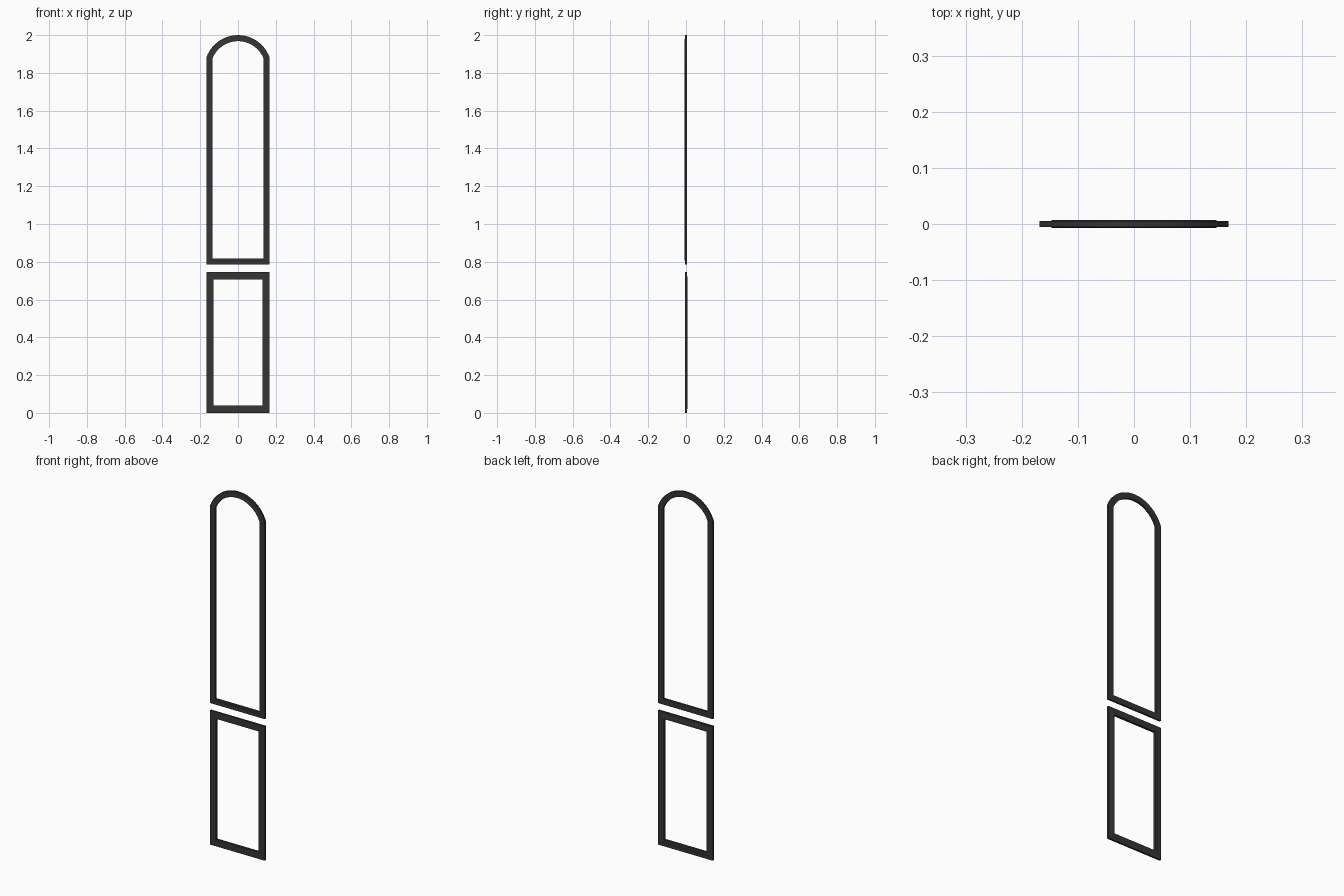
import bpy, bmesh, math

if "Cube" in bpy.data.objects:
    bpy.data.objects.remove(bpy.data.objects["Cube"])

HALF = 0.168   # half width of both frames


def rect_loop(d, z0, z1):
    """Rectangle outline inset by d."""
    w = HALF - d
    return [(-w, z0 + d), (w, z0 + d), (w, z1 - d), (-w, z1 - d)]


def arch_loop(d, z0, z1, rise=0.12, n=24):
    """Arched outline inset by d, with a concentric arc on top."""
    w = HALF - d
    radius = (HALF ** 2 + rise ** 2) / (2 * rise)
    r, cz = radius - d, z1 - radius
    a = math.asin(w / r)
    pts = [(-w, z0 + d), (w, z0 + d)]
    for i in range(n + 1):
        t = a - 2 * a * i / n
        pts.append((r * math.sin(t), cz + r * math.cos(t)))
    return pts


def frame(name, outline, z0, z1, profile):
    """Sweep a closed (inset, y) section around an outline."""
    bm = bmesh.new()
    loops = [[bm.verts.new((x, y, z)) for x, z in outline(d, z0, z1)]
             for d, y in profile]
    for k, a in enumerate(loops):
        b = loops[(k + 1) % len(loops)]
        for i in range(len(a)):
            j = (i + 1) % len(a)
            bm.faces.new((a[i], a[j], b[j], b[i]))
    bmesh.ops.recalc_face_normals(bm, faces=bm.faces[:])
    mesh = bpy.data.meshes.new(name)
    bm.to_mesh(mesh)
    bm.free()
    ob = bpy.data.objects.new(name, mesh)
    bpy.context.collection.objects.link(ob)
    mat = bpy.data.materials.get("dark_frame") or bpy.data.materials.new("dark_frame")
    mat.diffuse_color = (0.035, 0.035, 0.035, 1)
    mat.use_nodes = True
    mat.node_tree.nodes["Principled BSDF"].inputs["Base Color"].default_value = mat.diffuse_color
    mesh.materials.append(mat)
    return ob


def section(width, side):
    """Flat strip with a slightly raised inner lip on one face."""
    t, lip = 0.005, 0.0075
    return [(0, -side * t), (0, side * t), (0.018, side * t),
            (0.024, side * lip), (width, side * lip), (width, -side * t)]


# Arched upper frame, lip towards the front
frame("upper_arched_frame", arch_loop, 0.785, 2.0, section(0.032, -1))

# Rectangular lower frame, lip towards the back
frame("lower_rectangular_frame", rect_loop, 0.0, 0.745, section(0.038, 1))
